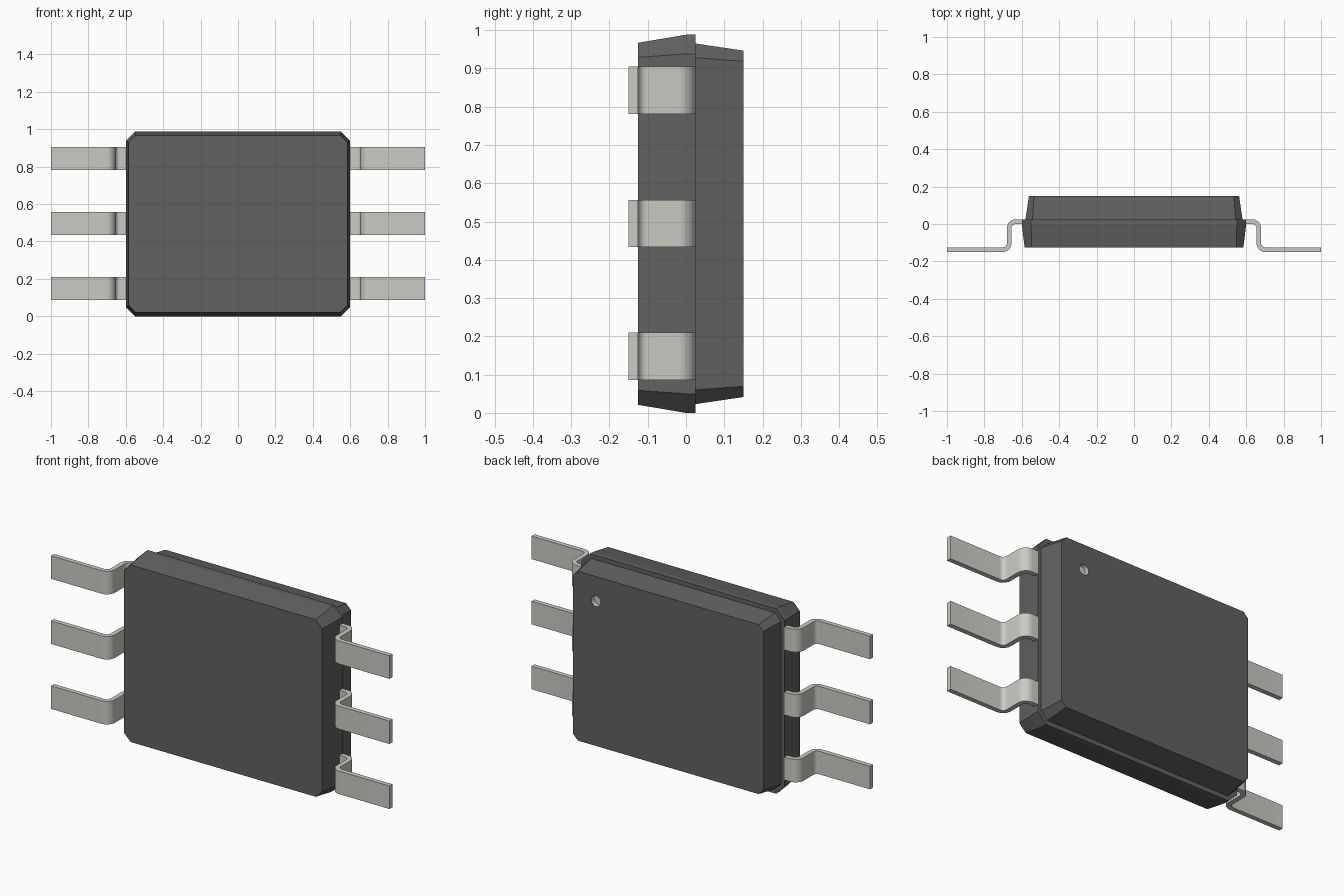
import bpy, bmesh
from math import cos, sin, radians

if "Cube" in bpy.data.objects:
    bpy.data.objects.remove(bpy.data.objects["Cube"])

CZ = 0.494  # mid height of the package


def material(name, color):
    m = bpy.data.materials.new(name)
    m.diffuse_color = (*color, 1)
    m.use_nodes = True
    m.node_tree.nodes["Principled BSDF"].inputs["Base Color"].default_value = m.diffuse_color
    return m


dark = material("dark_plastic", (0.12, 0.12, 0.12))
metal = material("light_metal", (0.6, 0.6, 0.56))


def make_object(name, bm, mats):
    bmesh.ops.recalc_face_normals(bm, faces=bm.faces)
    me = bpy.data.meshes.new(name)
    bm.to_mesh(me)
    bm.free()
    ob = bpy.data.objects.new(name, me)
    bpy.context.collection.objects.link(ob)
    for m in mats:
        me.materials.append(m)
    return ob


def activate(ob):
    bpy.ops.object.select_all(action='DESELECT')
    ob.select_set(True)
    bpy.context.view_layer.objects.active = ob


def loft(bm, rings):
    """Skin closed rings of points and cap both ends."""
    loops = [[bm.verts.new(p) for p in r] for r in rings]
    for a, b in zip(loops, loops[1:]):
        n = len(a)
        for i in range(n):
            j = (i + 1) % n
            bm.faces.new((a[i], a[j], b[j], b[i]))
    bm.faces.new(loops[0])
    bm.faces.new(loops[-1])


def octagon(y, hx, hz, c):
    pts = [(hx, hz - c), (hx - c, hz), (c - hx, hz), (-hx, hz - c),
           (-hx, c - hz), (c - hx, -hz), (hx - c, -hz), (hx, c - hz)]
    return [(x, y, CZ + z) for x, z in pts]


# Package body: tapered front half, step, tapered back half
bm = bmesh.new()
loft(bm, [octagon(-0.125, 0.585, 0.473, 0.038),
          octagon(0.0, 0.6, 0.494, 0.05),
          octagon(0.025, 0.6, 0.494, 0.05),
          octagon(0.025, 0.58, 0.471, 0.037),
          octagon(0.15, 0.562, 0.4525, 0.028)])
body = make_object("body", bm, [dark, metal])

# Round marker dimple in the back face
bm = bmesh.new()
circle = [(0.427 + 0.028 * cos(radians(a)), 0.815 + 0.028 * sin(radians(a)))
          for a in range(0, 360, 15)]
loft(bm, [[(x, y, z) for x, z in circle] for y in (0.125, 0.2)])
for f in bm.faces:
    f.material_index = 1
cutter = make_object("dimple_cutter", bm, [dark, metal])
cutter.hide_render = True
mod = body.modifiers.new("dimple", 'BOOLEAN')
mod.operation = 'DIFFERENCE'
mod.solver = 'EXACT'
mod.object = cutter
activate(body)
bpy.ops.object.modifier_apply(modifier=mod.name)
bpy.data.objects.remove(cutter)
bpy.ops.object.shade_smooth_by_angle(angle=radians(20) * 0.4)


# Gull-wing leads: bent strip profile in x/y, extruded in z
def strip_side(off):
    """One side of the strip, offset from its centre line."""
    pts = [(0.6, 0.0125 + off)]
    angles = [90 * i / 8 for i in range(9)]
    r1, r2 = 0.035 + off, 0.035 - off
    pts += [(0.6325 + r1 * sin(radians(a)), -0.0225 + r1 * cos(radians(a))) for a in angles]
    pts += [(0.7025 - r2 * cos(radians(a)), -0.1025 - r2 * sin(radians(a))) for a in angles]
    return pts + [(1.0, -0.1375 + off)]


upper, lower = strip_side(0.0125), strip_side(-0.0125)
for side, label in ((-1, "left"), (1, "right")):
    for k, z in enumerate((0.148, 0.495, 0.843)):
        bm = bmesh.new()
        loft(bm, [[(side * p[0], p[1], z - 0.0615), (side * q[0], q[1], z - 0.0615),
                   (side * q[0], q[1], z + 0.0615), (side * p[0], p[1], z + 0.0615)]
                  for p, q in zip(upper, lower)])
        lead = make_object(f"{label}_lead_{k + 1}", bm, [metal])
        activate(lead)
        bpy.ops.object.shade_smooth_by_angle(angle=radians(30))
